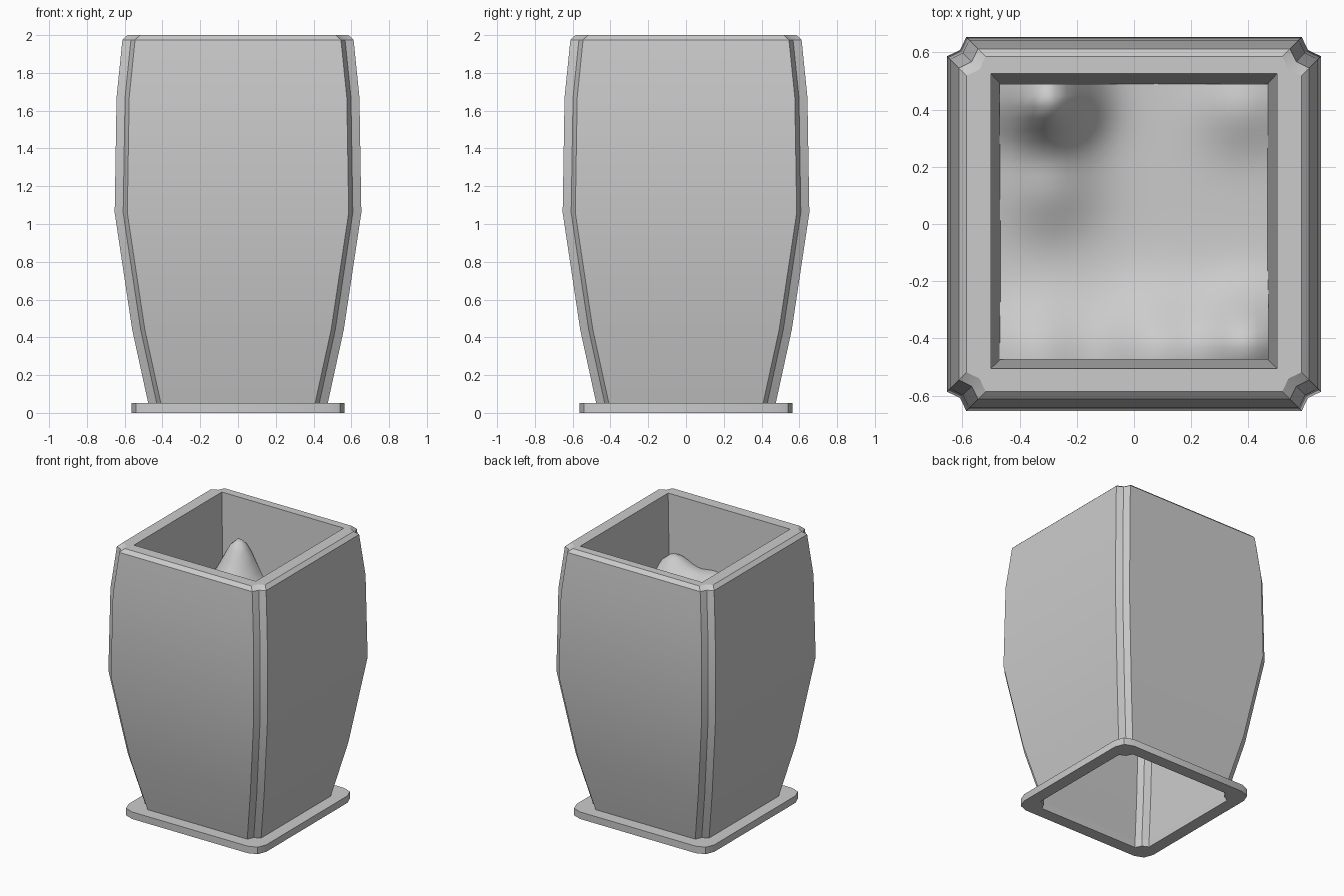
import bpy, bmesh, math

if "Cube" in bpy.data.objects:
    bpy.data.objects.remove(bpy.data.objects["Cube"])

def corner_ring(a, b, h, z):
    # 12-point square outline whose corners are cut by the points (h,a) (b,b) (a,h)
    pts = []
    for q in range(4):
        c, s = round(math.cos(q * math.pi / 2)), round(math.sin(q * math.pi / 2))
        for x, y in ((h, a), (b, b), (a, h)):
            pts.append((x * c - y * s, x * s + y * c, z))
    return pts

def notched(h, z):
    return corner_ring(h - 0.067, h - 0.045, h, z)

def rect_ring(hx, hy, cy, z):
    # 4 corners, each repeated three times so it bridges to a 12-point ring
    return [(x * hx, y * hy + cy, z)
            for x, y in ((1, 1), (-1, 1), (-1, -1), (1, -1)) for _ in range(3)]

def loft(name, rings, closed=False):
    bm = bmesh.new()
    loops = [[bm.verts.new(p) for p in r] for r in rings]
    pairs = list(zip(loops, loops[1:]))
    if closed:
        pairs.append((loops[-1], loops[0]))
    for lo, hi in pairs:
        n = len(lo)
        for i in range(n):
            j = (i + 1) % n
            bm.faces.new((lo[i], lo[j], hi[j], hi[i]))
    bmesh.ops.remove_doubles(bm, verts=bm.verts[:], dist=1e-4)
    return finish(name, bm)

def finish(name, bm, angle=30):
    me = bpy.data.meshes.new(name)
    bm.to_mesh(me)
    bm.free()
    ob = bpy.data.objects.new(name, me)
    bpy.context.collection.objects.link(ob)
    bpy.ops.object.select_all(action='DESELECT')
    ob.select_set(True)
    bpy.context.view_layer.objects.active = ob
    bpy.ops.object.shade_smooth_by_angle(angle=math.radians(angle))
    return ob

# Pot: bulging outer wall with notched corners, bevelled rim, inner wall
profile = [(0.475, 0.05), (0.56, 0.44), (0.653, 1.06), (0.643, 1.67),
           (0.612, 1.975), (0.585, 2.0)]
loft("pot_body", [notched(h, z) for h, z in profile]
     + [rect_ring(0.5, 0.515, 0.01, 2.0), rect_ring(0.462, 0.476, 0.008, 1.3)])

# Base: flat open frame with chamfered corners
loft("base_frame", [corner_ring(0.475, 0.54, 0.565, 0.0),
                    corner_ring(0.475, 0.54, 0.565, 0.052),
                    notched(0.475, 0.052), notched(0.475, 0.0)], closed=True)

# Soil: lumpy smooth surface, hills given as x, y, height, radius
hills = [(-0.3, 0.44, 0.36, 0.12), (0.4, -0.42, 0.22, 0.13), (0.08, -0.45, 0.16, 0.15),
         (-0.3, 0.14, 0.09, 0.13), (0.38, 0.42, 0.07, 0.12), (-0.33, -0.46, 0.1, 0.14)]
bm = bmesh.new()
bmesh.ops.create_grid(bm, x_segments=24, y_segments=24, size=0.47)
for v in bm.verts:
    v.co.y = v.co.y * 1.025 + 0.008
    v.co.z = 1.38 + sum(k * math.exp(-((v.co.x - x) ** 2 + (v.co.y - y) ** 2) / (2 * r * r * 0.8))
                        for x, y, k, r in hills)
finish("soil", bm, 80)
